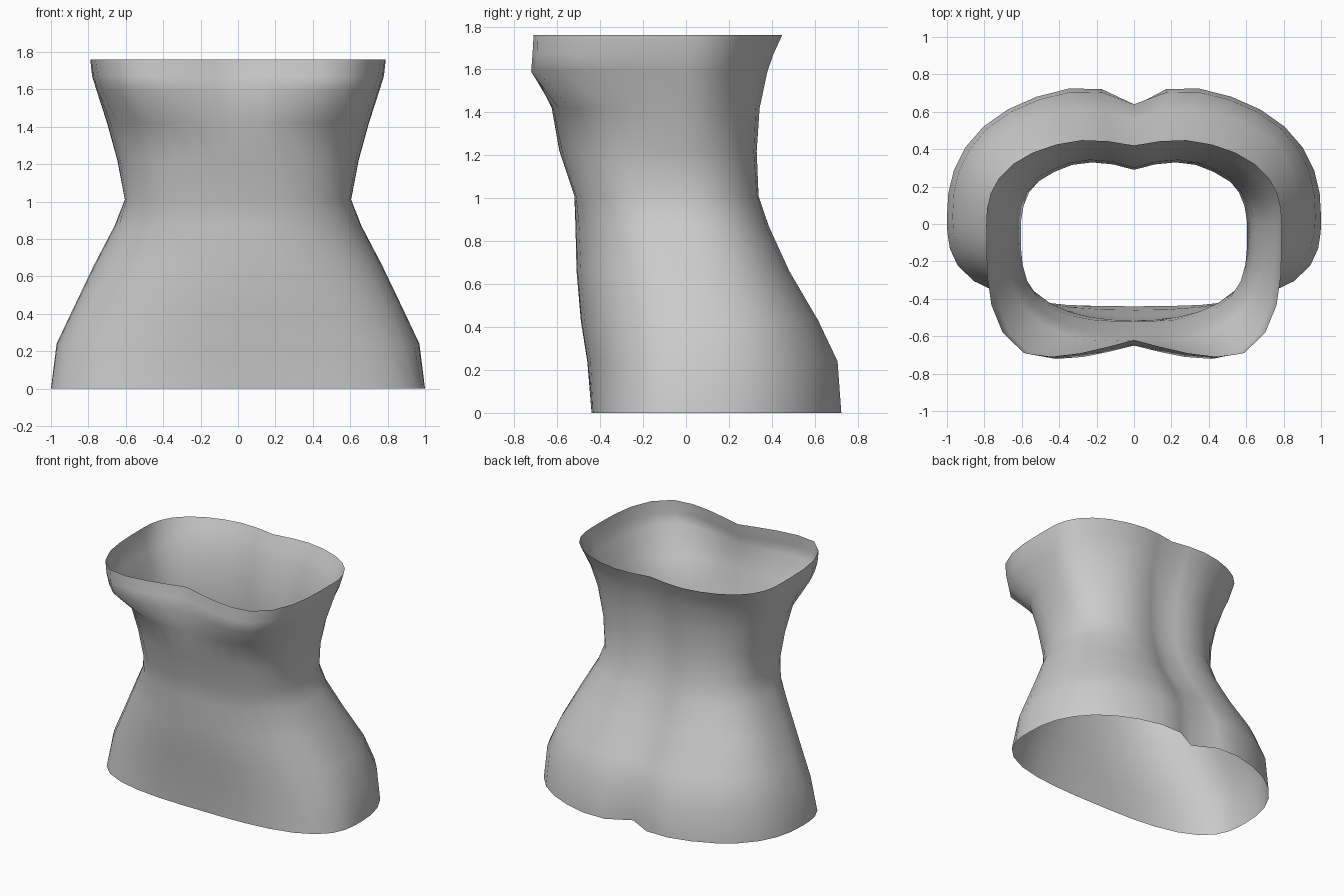
import bpy, bmesh
from math import sin, cos, pi

cube = bpy.data.objects.get("Cube")
if cube:
    bpy.data.objects.remove(cube, do_unlink=True)

# Cross-sections from hem to neckline:
# height, half width, middle y, back y, front y, back roundness, front roundness,
# back groove depth, back groove half width, front groove depth
SECTIONS = [
    (0.00, 1.00, 0.04, 0.75, -0.44, 2.35, 3.0, 0.12, 0.26, 0.0),
    (0.24, 0.97, 0.04, 0.73, -0.46, 2.4, 2.5, 0.09, 0.28, 0.0),
    (0.43, 0.88, 0.03, 0.63, -0.49, 2.7, 2.4, 0.07, 0.3, 0.0),
    (0.66, 0.77, 0.00, 0.50, -0.51, 2.6, 2.3, 0.09, 0.32, 0.0),
    (0.87, 0.66, -0.03, 0.41, -0.515, 2.5, 2.4, 0.07, 0.33, 0.0),
    (1.01, 0.605, -0.05, 0.36, -0.52, 2.7, 3.0, 0.06, 0.33, 0.0),
    (1.22, 0.645, -0.03, 0.36, -0.59, 2.2, 2.7, 0.07, 0.33, 0.0),
    (1.42, 0.70, -0.01, 0.38, -0.66, 1.95, 2.6, 0.08, 0.33, 0.04),
    (1.59, 0.755, 0.00, 0.41, -0.80, 2.0, 3.4, 0.06, 0.33, 0.15),
    (1.67, 0.78, 0.00, 0.43, -0.79, 2.2, 3.5, 0.05, 0.33, 0.16),
    (1.76, 0.79, 0.00, 0.465, -0.78, 2.5, 3.6, 0.045, 0.33, 0.16),
]
COUNT = 36


def ring_point(section, i):
    z, w, mid, back, front, nb, nf, gb, wb, gf = section
    a = 2 * pi * i / COUNT
    s, c = sin(a), cos(a)
    behind = c >= 0
    n = nb if behind else nf
    r = (abs(s) ** n + abs(c) ** n) ** (-1 / n)
    x = w * r * s
    y = mid + r * abs(c) * ((back if behind else front) - mid)
    # Spine and chest grooves on the centre line
    if behind:
        y -= gb * max(0, 1 - abs(x) / wb) ** 1.5
    else:
        y += gf * max(0, 1 - abs(x) / 0.6)
    return x, y, z


# Open torso shell, lofted through the sections
bm = bmesh.new()
rings = [[bm.verts.new(ring_point(s, i)) for i in range(COUNT)] for s in SECTIONS]
for low, high in zip(rings, rings[1:]):
    for i in range(COUNT):
        j = (i + 1) % COUNT
        bm.faces.new((low[i], high[i], high[j], low[j]))
# Normals point away from the body axis
bm.normal_update()
if sum(f.normal.dot(f.calc_center_median()) for f in bm.faces) < 0:
    bmesh.ops.reverse_faces(bm, faces=bm.faces)
for f in bm.faces:
    f.smooth = True
mesh = bpy.data.meshes.new("torso_shell")
bm.to_mesh(mesh)
bm.free()
torso = bpy.data.objects.new("torso_shell", mesh)
bpy.context.collection.objects.link(torso)

# Plain grey cloth
GREY = (0.6, 0.6, 0.6, 1)
mat = bpy.data.materials.new("plain grey")
mat.use_nodes = True
mat.diffuse_color = GREY
mat.node_tree.nodes["Principled BSDF"].inputs["Base Color"].default_value = GREY
mesh.materials.append(mat)
